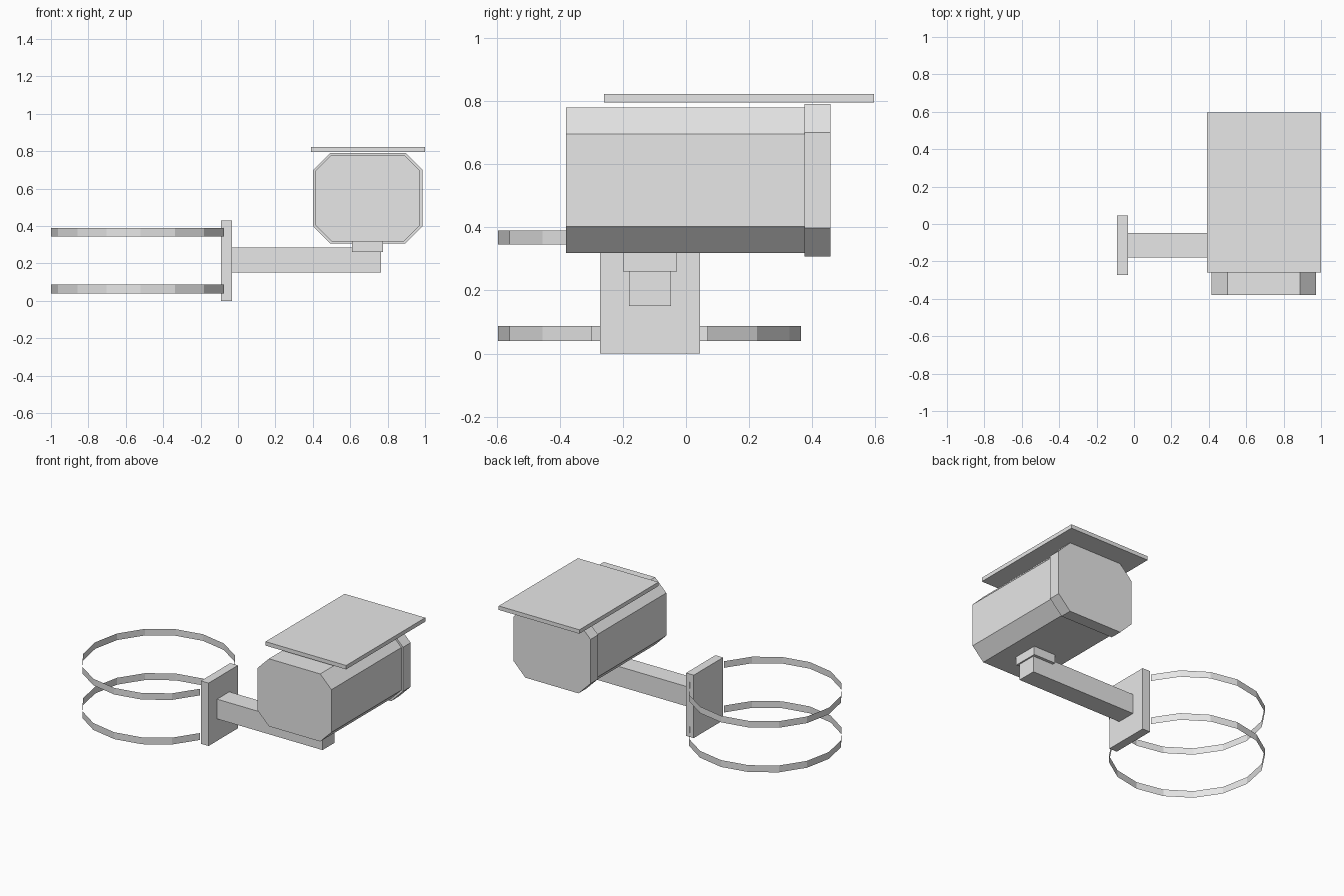
import bpy
import bmesh
from math import cos, sin, radians

old = bpy.data.objects.get("Cube")
if old:
    bpy.data.objects.remove(old, do_unlink=True)

grey = bpy.data.materials.new("plain_grey")
grey.use_nodes = True
grey.diffuse_color = (0.8, 0.8, 0.8, 1)
grey.node_tree.nodes["Principled BSDF"].inputs["Base Color"].default_value = grey.diffuse_color


def finish(name, bm):
    mesh = bpy.data.meshes.new(name)
    bm.to_mesh(mesh)
    bm.free()
    mesh.materials.append(grey)
    obj = bpy.data.objects.new(name, mesh)
    bpy.context.collection.objects.link(obj)
    return obj


def extrude_profile(name, points, y0, y1):
    """Solid made from an (x, z) outline pushed along y."""
    bm = bmesh.new()
    face = bm.faces.new([bm.verts.new((x, y0, z)) for x, z in points])
    out = bmesh.ops.extrude_face_region(bm, geom=[face])
    for v in out["geom"]:
        if isinstance(v, bmesh.types.BMVert):
            v.co.y = y1
    bmesh.ops.recalc_face_normals(bm, faces=bm.faces)
    return finish(name, bm)


def box(name, x, y, z):
    return extrude_profile(name, [(x[0], z[0]), (x[1], z[0]), (x[1], z[1]), (x[0], z[1])], *y)


def chamfered_box(name, x, y, z, c):
    (a, b), (d, e) = x, z
    outline = [(a + c, d), (b - c, d), (b, d + c), (b, e - c),
               (b - c, e), (a + c, e), (a, e - c), (a, d + c)]
    return extrude_profile(name, outline, *y)


def open_band(name, z0, z1, centre=(-0.52, -0.115), radius=0.48, sides=16):
    """Thin strap around a pole, open where it meets the wall plate."""
    bm = bmesh.new()
    columns = []
    for i in range(1, sides):
        a = radians(360 * i / sides)
        x, y = centre[0] + radius * cos(a), centre[1] + radius * sin(a)
        columns.append([bm.verts.new((x, y, z)) for z in (z0, z1)])
    for p, q in zip(columns, columns[1:]):
        bm.faces.new((p[0], q[0], q[1], p[1]))
    return finish(name, bm)


# Pole straps
open_band("lower_strap", 0.04, 0.087)
open_band("upper_strap", 0.345, 0.39)

# Bracket
box("mounting_plate", (-0.09, -0.032), (-0.272, 0.045), (0, 0.43))
box("support_arm", (-0.032, 0.765), (-0.18, -0.048), (0.15, 0.285))
box("swivel_block", (0.61, 0.775), (-0.2, -0.028), (0.26, 0.32))

# Housing with its wider end rim and sun shield
chamfered_box("housing", (0.415, 0.973), (-0.38, 0.375), (0.318, 0.78), 0.085)
chamfered_box("end_rim", (0.402, 0.986), (0.375, 0.457), (0.307, 0.791), 0.091)
box("sun_shield", (0.39, 1.0), (-0.26, 0.595), (0.795, 0.822))
